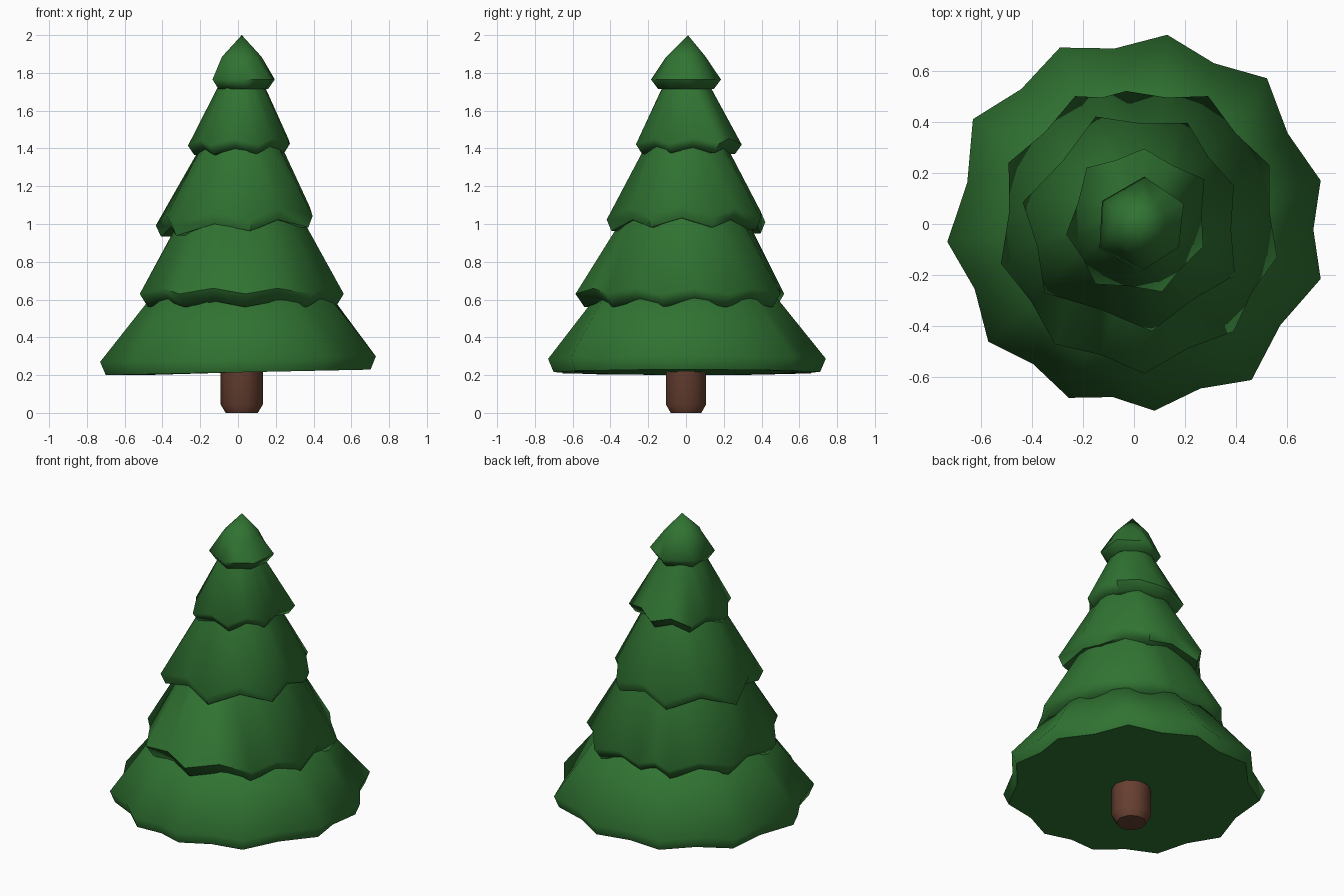
import bpy, bmesh, math

if "Cube" in bpy.data.objects:
    bpy.data.objects.remove(bpy.data.objects["Cube"])

CX, CY = 0.02, 0.0   # axis of the tree


def material(name, rgb):
    m = bpy.data.materials.new(name)
    m.diffuse_color = (*rgb, 1)
    m.use_nodes = True
    m.node_tree.nodes["Principled BSDF"].inputs["Base Color"].default_value = m.diffuse_color
    return m


green = material("needle green", (0.030, 0.172, 0.032))
brown = material("bark brown", (0.135, 0.050, 0.030))


def finish(name, bm, mat, angle):
    bmesh.ops.recalc_face_normals(bm, faces=bm.faces)
    me = bpy.data.meshes.new(name)
    bm.to_mesh(me)
    bm.free()
    me.materials.append(mat)
    ob = bpy.data.objects.new(name, me)
    bpy.context.collection.objects.link(ob)
    bpy.ops.object.select_all(action='DESELECT')
    ob.select_set(True)
    bpy.context.view_layer.objects.active = ob
    bpy.ops.object.shade_smooth_by_angle(angle=math.radians(angle))
    return ob


def bridge(bm, a, b):
    n = len(a)
    for i in range(n):
        bm.faces.new((a[i], a[(i + 1) % n], b[(i + 1) % n], b[i]))


def tier(name, tips, z, notch, hang, tilt, under, top, apex=None):
    """Skirt with pointed tips; notches lie between the tips, pulled inward."""
    pts = []
    for (x, y), (u, v) in zip(tips, tips[1:] + tips[:1]):
        pts.append((x - CX, y - CY, -hang / 2))
        pts.append((((x + u) / 2 - CX) * notch, ((y + v) / 2 - CY) * notch, hang / 2))
    bm = bmesh.new()

    def ring(scale, dz):
        return [bm.verts.new((CX + x * scale, CY + y * scale, z + dz + h + tilt * x))
                for x, y, h in pts]

    # skirt: underside, lower edge, rim
    inner, low, rim = ring(0.7, under[1]), ring(*under), ring(1, 0)
    bm.faces.new(inner)
    bridge(bm, inner, low)
    bridge(bm, low, rim)
    # upper ring, nearly round
    r, zt = top
    upper = []
    for x, y, h in pts:
        d = math.hypot(x, y)
        upper.append(bm.verts.new((CX + x / d * r, CY + y / d * r, zt)))
    bridge(bm, rim, upper)
    if apex:
        tip = bm.verts.new(apex)
        for i in range(len(upper)):
            bm.faces.new((upper[i], upper[(i + 1) % len(upper)], tip))
    else:
        bm.faces.new(upper)
    finish(name, bm, green, 60)


# branch tiers, bottom to top
tier("bottom_branches",
     [(.13, .74), (.52, .57), (.73, .17), (.73, -.215), (.46, -.61), (.08, -.73),
      (-.255, -.68), (-.57, -.46), (-.73, -.07), (-.63, .41), (-.29, .69)],
     0.285, 0.96, 0.0, 0.02, (0.96, -0.07), (0.42, 0.69))
tier("lower_branches",
     [(-.03, .52), (.29, .50), (.53, .23), (.56, -.13), (.39, -.42), (.04, -.585),
      (-.31, -.47), (-.52, -.155), (-.49, .24), (-.23, .50)],
     0.645, 0.97, 0.03, 0.0, (0.92, -0.07), (0.26, 1.15))
tier("middle_branches",
     [(-.15, .42), (.21, .395), (.39, .15), (.395, -.20), (.07, -.42),
      (-.35, -.27), (-.435, .085)],
     1.045, 0.965, 0.05, 0.06, (0.94, -0.06), (0.18, 1.48))
tier("upper_branches",
     [(.04, .295), (.275, .175), (.27, -.09), (.11, -.265), (-.15, -.235),
      (-.265, -.04), (-.185, .22)],
     1.435, 0.97, 0.03, 0.02, (0.88, -0.05), (0.10, 1.78))
tier("top_branches",
     [(.04, .185), (.195, .08), (.175, -.09), (.03, -.185), (-.135, -.095), (-.125, .09)],
     1.765, 1.0, 0.0, 0.0, (0.80, -0.05), (0.105, 1.885), (0.02, 0.01, 2.0))

# trunk with a bevelled foot
bm = bmesh.new()
rings = []
for r, z in ((0.085, 0.0), (0.112, 0.045), (0.112, 0.30)):
    rings.append([bm.verts.new((CX + r * math.cos(a * math.pi / 5),
                                r * math.sin(a * math.pi / 5), z)) for a in range(10)])
bm.faces.new(rings[0])
bm.faces.new(rings[-1])
for a, b in zip(rings, rings[1:]):
    bridge(bm, a, b)
finish("trunk", bm, brown, 40)
